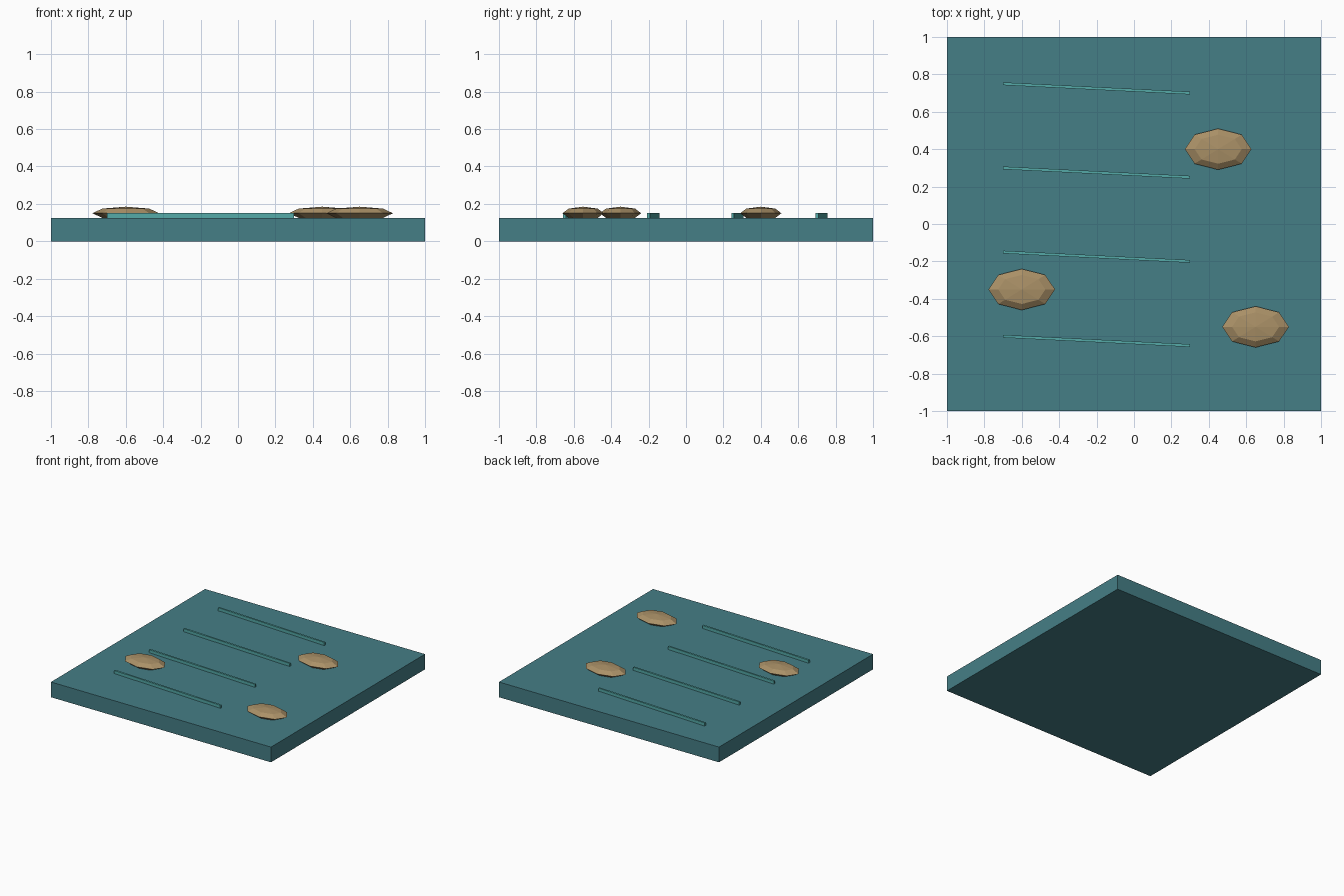
import bpy, bmesh, math
from mathutils import Matrix

if "Cube" in bpy.data.objects:
    bpy.data.objects.remove(bpy.data.objects["Cube"])


def material(name, color):
    m = bpy.data.materials.new(name)
    m.diffuse_color = (*color, 1)
    m.use_nodes = True
    m.node_tree.nodes["Principled BSDF"].inputs["Base Color"].default_value = m.diffuse_color
    return m


def finish(bm, name, mat):
    mesh = bpy.data.meshes.new(name)
    bm.to_mesh(mesh)
    bm.free()
    mesh.materials.append(mat)
    obj = bpy.data.objects.new(name, mesh)
    bpy.context.collection.objects.link(obj)
    return obj


water = material("water", (0.06, 0.21, 0.24))
foam = material("ripple", (0.09, 0.40, 0.39))
rock = material("stone", (0.40, 0.28, 0.135))
TOP = 0.125

# Square slab of water
bm = bmesh.new()
bmesh.ops.create_cube(bm, size=1, matrix=Matrix.Translation((0, 0, TOP / 2)) @ Matrix.Diagonal((2, 2, TOP, 1)))
finish(bm, "water_slab", water)

# Thin slanted ripples
for i, y in enumerate((0.725, 0.275, -0.175, -0.625)):
    bm = bmesh.new()
    bmesh.ops.create_cube(bm, size=1, matrix=Matrix.Translation((-0.2, y, TOP + 0.0125))
                          @ Matrix.Rotation(-math.atan(0.05), 4, 'Z')
                          @ Matrix.Diagonal((1.0, 0.015, 0.025, 1)))
    finish(bm, f"ripple_{i + 1}", foam)

# Flattened eight-sided stones, half sunk in the water
for i, (x, y) in enumerate(((0.45, 0.4), (-0.6, -0.35), (0.65, -0.55))):
    bm = bmesh.new()
    bmesh.ops.create_uvsphere(bm, u_segments=8, v_segments=4, radius=1,
                              matrix=Matrix.Translation((x, y, 0.15)) @ Matrix.Diagonal((0.178, 0.11, 0.035, 1)))
    finish(bm, f"stone_{i + 1}", rock)
